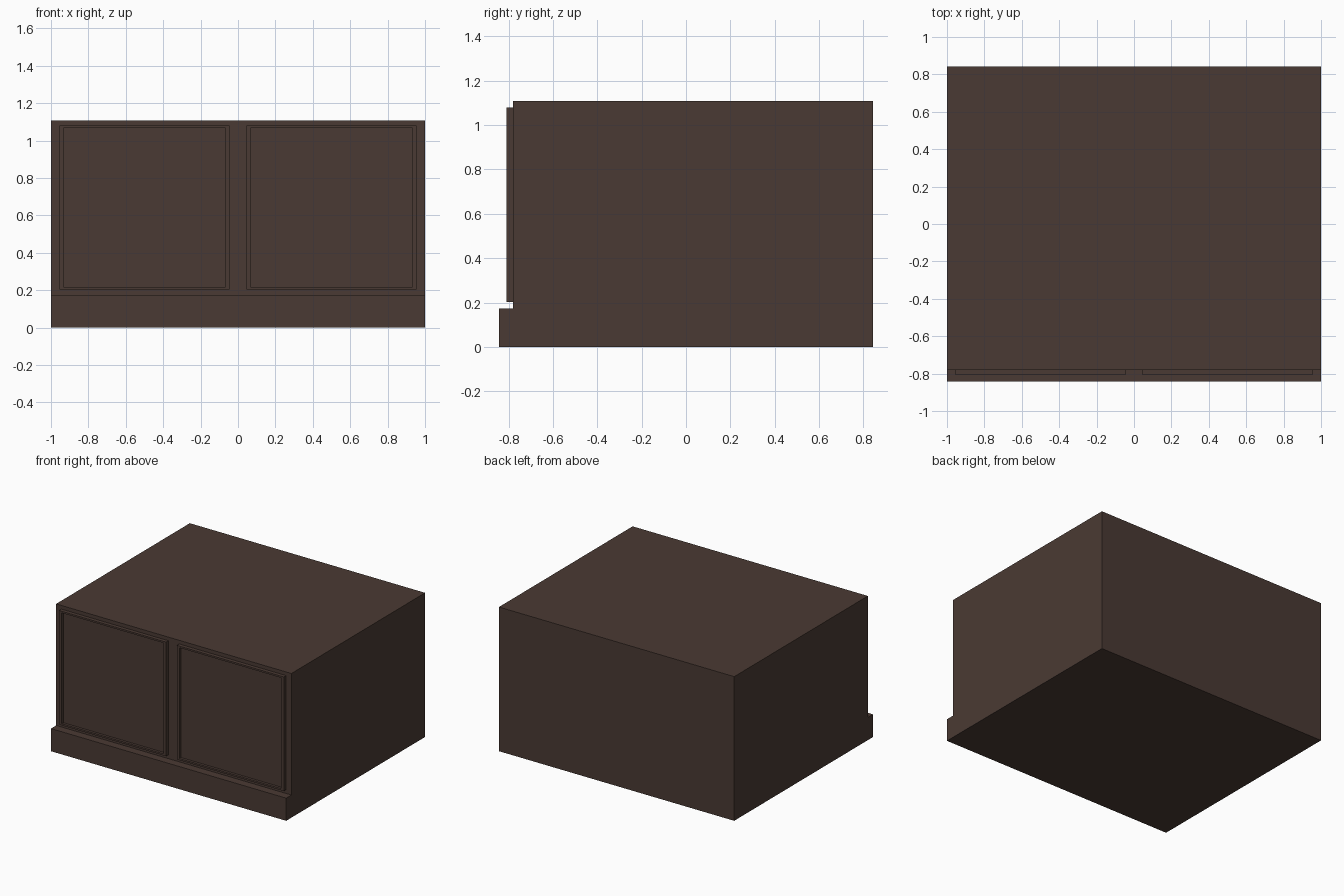
import bpy, bmesh

if "Cube" in bpy.data.objects:
    bpy.data.objects.remove(bpy.data.objects["Cube"])

brown = bpy.data.materials.new("dark brown wood")
brown.diffuse_color = (0.0685, 0.0423, 0.0335, 1)
brown.use_nodes = True
brown.node_tree.nodes["Principled BSDF"].inputs["Base Color"].default_value = brown.diffuse_color


def make_object(name, bm):
    bmesh.ops.recalc_face_normals(bm, faces=bm.faces)
    mesh = bpy.data.meshes.new(name)
    bm.to_mesh(mesh)
    bm.free()
    mesh.materials.append(brown)
    obj = bpy.data.objects.new(name, mesh)
    bpy.context.collection.objects.link(obj)
    return obj


# Cabinet body with stepped plinth: side profile (y, z) extruded along x
profile = [(-0.843, 0), (0.843, 0), (0.843, 1.108), (-0.78, 1.108),
           (-0.78, 0.174), (-0.843, 0.174)]
bm = bmesh.new()
side = bm.faces.new([bm.verts.new((-1, y, z)) for y, z in profile])
moved = bmesh.ops.extrude_face_region(bm, geom=[side], use_keep_orig=True)["geom"]
bmesh.ops.translate(bm, vec=(2, 0, 0),
                    verts=[v for v in moved if isinstance(v, bmesh.types.BMVert)])
make_object("cabinet_body", bm)


# Door: raised slab whose front has a thin frame around a recessed panel
def door(name, x0, x1, z0=0.203, z1=1.08, back=-0.78, front=-0.808,
         stile=0.022, rail=0.013, recess=0.02):
    def ring(bm, y, dx, dz):
        return [bm.verts.new((x, y, z)) for x, z in (
            (x0 + dx, z0 + dz), (x1 - dx, z0 + dz),
            (x1 - dx, z1 - dz), (x0 + dx, z1 - dz))]

    bm = bmesh.new()
    rings = [ring(bm, back, 0, 0), ring(bm, front, 0, 0),
             ring(bm, front, stile, rail), ring(bm, front + recess, stile, rail)]
    for a, b in zip(rings, rings[1:]):
        for i in range(4):
            j = (i + 1) % 4
            bm.faces.new((a[i], a[j], b[j], b[i]))
    bm.faces.new(rings[0])
    bm.faces.new(rings[-1])
    make_object(name, bm)


door("left_door", -0.955, -0.046)
door("right_door", 0.046, 0.955)
